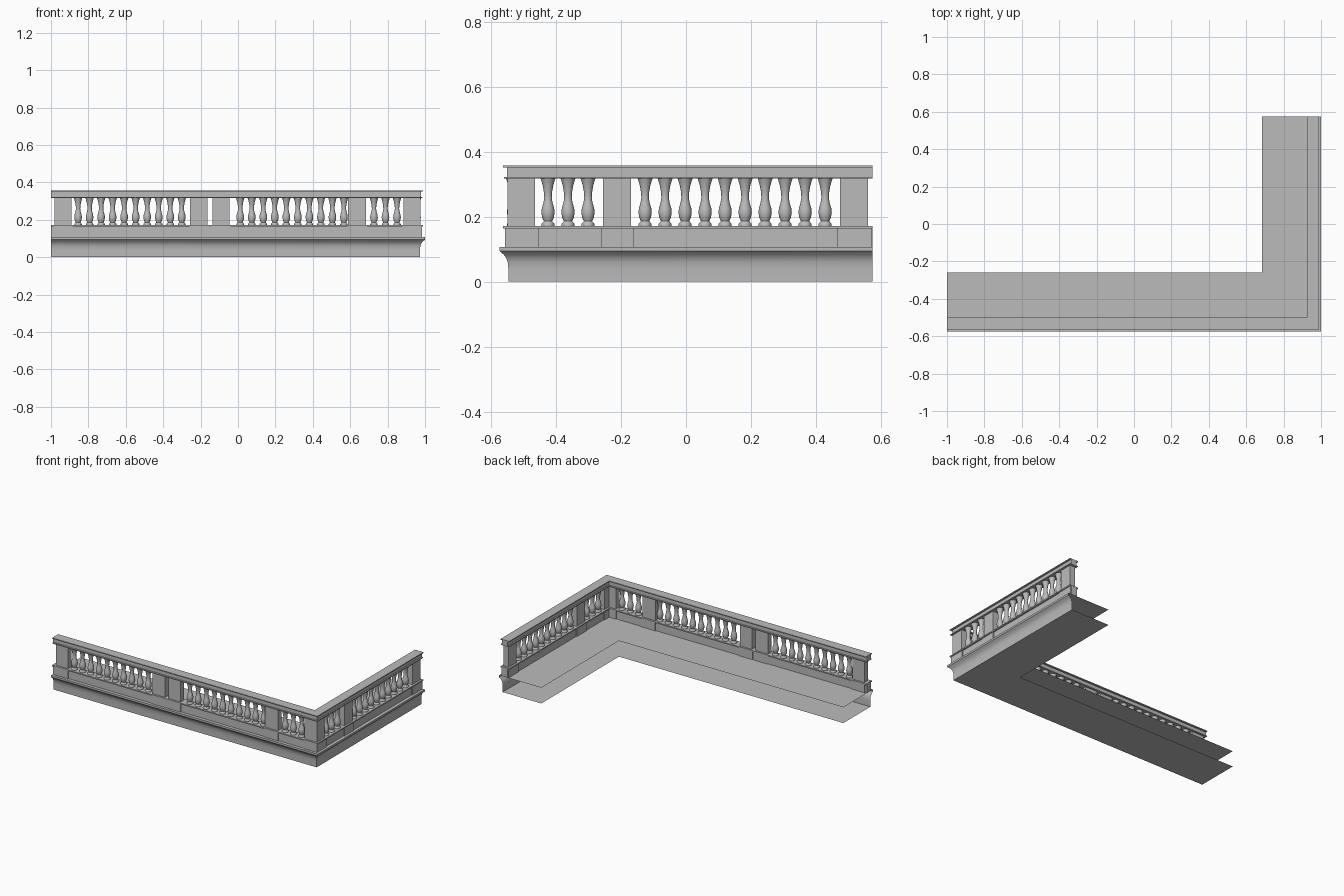
import bpy, bmesh, math

cube = bpy.data.objects.get("Cube")
if cube:
    bpy.data.objects.remove(cube, do_unlink=True)

# Single stone colour
stone = bpy.data.materials.new("grey stone")
stone.use_nodes = True
GREY = (0.5, 0.5, 0.5, 1)
stone.diffuse_color = GREY
bsdf = stone.node_tree.nodes["Principled BSDF"]
bsdf.inputs["Base Color"].default_value = GREY
bsdf.inputs["Roughness"].default_value = 0.8

# Centre line of the balustrade: along the front, then back along the side
CX, CY, LEFT, BACK = 0.957, -0.531, -1.0, 0.574


def finish(name, bm, smooth=None):
    mesh = bpy.data.meshes.new(name)
    bm.to_mesh(mesh)
    bm.free()
    mesh.materials.append(stone)
    obj = bpy.data.objects.new(name, mesh)
    bpy.context.collection.objects.link(obj)
    if smooth:
        bpy.ops.object.select_all(action="DESELECT")
        obj.select_set(True)
        bpy.context.view_layer.objects.active = obj
        bpy.ops.object.shade_smooth_by_angle(angle=math.radians(smooth))
    return obj


def sweep(name, profile, closed=True, smooth=None):
    """Run an (outward offset, height) profile round the mitred corner."""
    bm = bmesh.new()
    rings = [[bm.verts.new(p) for p in ((LEFT, CY - o, z),
                                        (CX + o, CY - o, z),
                                        (CX + o, BACK, z))] for o, z in profile]
    pairs = list(zip(rings, rings[1:]))
    if closed:
        pairs.append((rings[-1], rings[0]))
    for a, b in pairs:
        for j in range(2):
            bm.faces.new((a[j], a[j + 1], b[j + 1], b[j]))
    if closed:
        bm.faces.new([r[0] for r in rings])
        bm.faces.new([r[2] for r in reversed(rings)])
    return finish(name, bm, smooth)


def rail(name, half, low, high):
    return sweep(name, [(-half, low), (half, low), (half, high), (-half, high)])


def block(name, side, start, end, half, low, high):
    """Box standing on the centre line of the front or the side run."""
    bm = bmesh.new()
    bmesh.ops.create_cube(bm, size=1)
    mid, length = (start + end) / 2, end - start
    for v in bm.verts:
        along, across = mid + v.co.x * length, v.co.y * 2 * half
        z = low + (v.co.z + 0.5) * (high - low)
        v.co = (CX - across, along, z) if side else (along, CY + across, z)
    return finish(name, bm)


# Hollow cornice: open at the back and ends
sweep("cornice", [(-0.273, 0), (0.016, 0), (0.016, 0.04), (0.018, 0.06),
                  (0.023, 0.073), (0.03, 0.083), (0.043, 0.094),
                  (0.043, 0.107), (-0.273, 0.107)], closed=False, smooth=30)

# Continuous rails
rail("plinth_panel", 0.021, 0.107, 0.164)
rail("plinth_cap", 0.032, 0.164, 0.172)
rail("handrail_lower_fillet", 0.03, 0.317, 0.323)
rail("handrail_body", 0.021, 0.323, 0.351)
rail("handrail_cap", 0.032, 0.351, 0.357)

# Piers: start and end of the plinth, then of the shaft
front_piers = [(-0.987, -0.885, -0.98, -0.89), (-0.26, -0.152, -0.257, -0.163),
               (-0.147, -0.04, -0.136, -0.045), (0.585, 0.69, 0.587, 0.685),
               (0.88, 0.983, 0.885, 0.976)]
side_piers = [(-0.557, -0.452, -0.549, -0.465), (-0.262, -0.16, -0.255, -0.169),
              (0.465, 0.572, 0.474, 0.56)]
for side, label, piers in ((False, "front", front_piers), (True, "side", side_piers)):
    for a, b, c, d in piers:
        block(label + "_pier_plinth", side, a, b, 0.026, 0.107, 0.164)
        block(label + "_pier_shaft", side, c, d, 0.019, 0.172, 0.317)

# Turned baluster, shared by every copy
turning = [(0.020, 0.172), (0.020, 0.178), (0.013, 0.186), (0.018, 0.198),
           (0.0205, 0.212), (0.019, 0.226), (0.014, 0.243), (0.0115, 0.258),
           (0.0125, 0.275), (0.016, 0.295), (0.020, 0.309), (0.023, 0.318)]
SIDES = 20
bm = bmesh.new()
rings = [[bm.verts.new((r * math.cos(math.tau * k / SIDES),
                        r * math.sin(math.tau * k / SIDES), z))
          for k in range(SIDES)] for r, z in turning]
for lower, upper in zip(rings, rings[1:]):
    for k in range(SIDES):
        n = (k + 1) % SIDES
        bm.faces.new((lower[k], lower[n], upper[n], upper[k]))
first = finish("baluster", bm, smooth=60)

# Rows of balusters: run, first position, count
STEP = 0.0616
spots = []
for side, start, count in ((False, -0.855, 10), (False, 0.012, 10), (False, 0.727, 3),
                           (True, -0.425, 3), (True, -0.126, 10)):
    for i in range(count):
        t = start + i * STEP
        spots.append((CX, t, 0) if side else (t, CY, 0))
first.location = spots[0]
for spot in spots[1:]:
    copy = first.copy()
    copy.location = spot
    bpy.context.collection.objects.link(copy)
